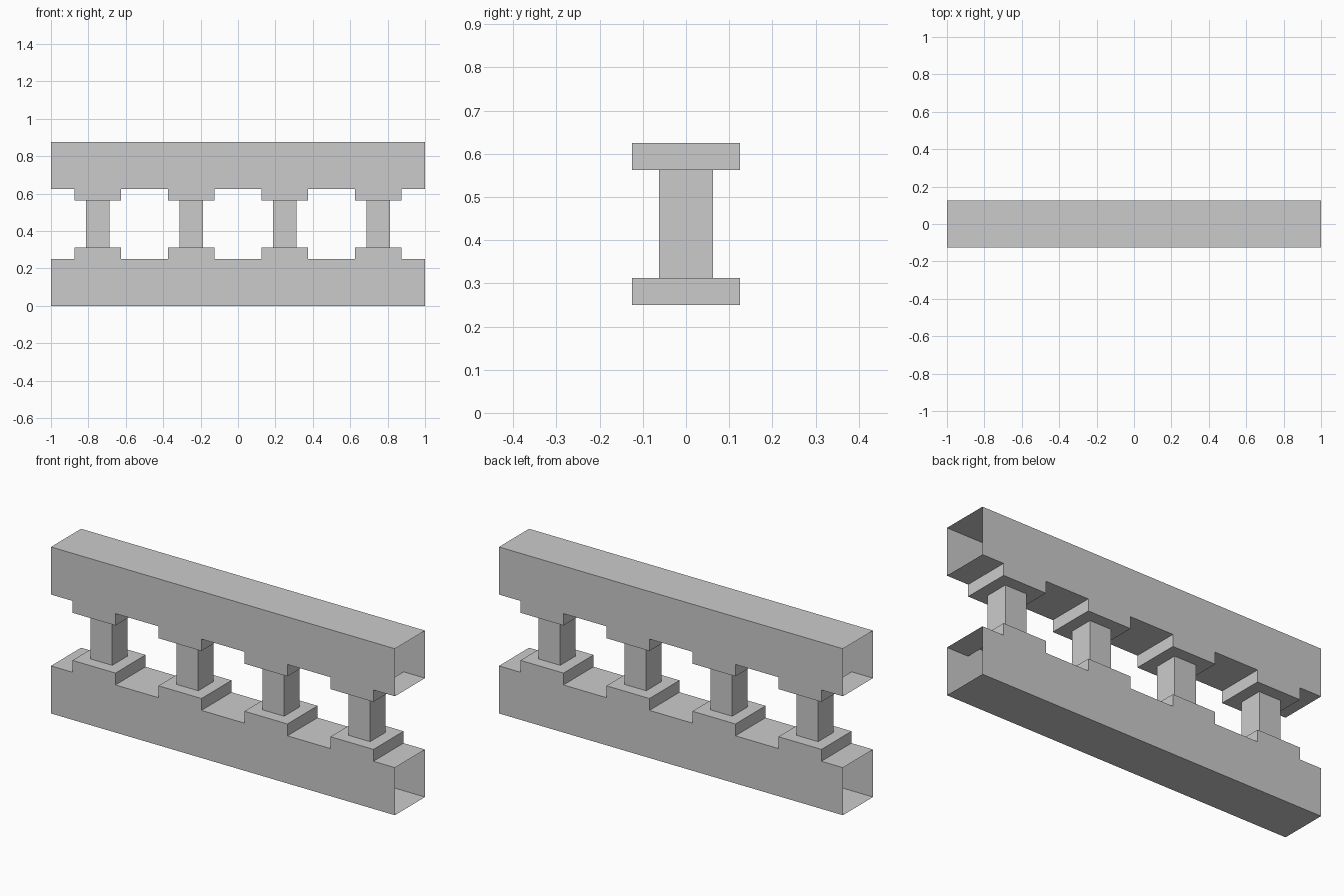
import bpy, bmesh

if "Cube" in bpy.data.objects:
    bpy.data.objects.remove(bpy.data.objects["Cube"])

CENTRES = (-0.75, -0.25, 0.25, 0.75)
MID = 0.4375  # half of the total height


def finish(name, bm, drop):
    """Recalculate normals, remove the open faces, and make an object."""
    bmesh.ops.recalc_face_normals(bm, faces=bm.faces)
    bm.normal_update()
    bmesh.ops.delete(bm, geom=[f for f in bm.faces if drop(f)], context='FACES')
    mesh = bpy.data.meshes.new(name)
    bm.to_mesh(mesh)
    bm.free()
    ob = bpy.data.objects.new(name, mesh)
    bpy.context.collection.objects.link(ob)
    ob.location.z = MID
    return ob


# Lower rail with raised blocks: stepped side profile extruded through the depth
profile = [(1, 0), (-1, 0), (-1, 0.25)]
for x in CENTRES:
    profile += [(x - 0.125, 0.25), (x - 0.125, 0.3125),
                (x + 0.125, 0.3125), (x + 0.125, 0.25)]
profile.append((1, 0.25))
bm = bmesh.new()
face = bm.faces.new([bm.verts.new((x, -0.125, z - MID)) for x, z in profile])
ext = bmesh.ops.extrude_face_region(bm, geom=[face], use_keep_orig=True)
for v in ext["geom"]:
    if isinstance(v, bmesh.types.BMVert):
        v.co.y = 0.125
# The rail is hollow and open at both ends
rails = finish("rails", bm, lambda f: abs(f.calc_center_median().x) > 0.999)

# Upper rail is the lower one mirrored about mid height
mirror = rails.modifiers.new("upper_rail", 'MIRROR')
mirror.use_axis = (False, False, True)
mirror.use_mirror_merge = False

# Square posts, open where they meet the blocks
for i, x in enumerate(CENTRES):
    bm = bmesh.new()
    bmesh.ops.create_cube(bm, size=1)
    bmesh.ops.scale(bm, vec=(0.125, 0.125, 0.25), verts=bm.verts)
    post = finish(f"post_{i + 1}", bm, lambda f: abs(f.normal.z) > 0.5)
    post.location.x = x
